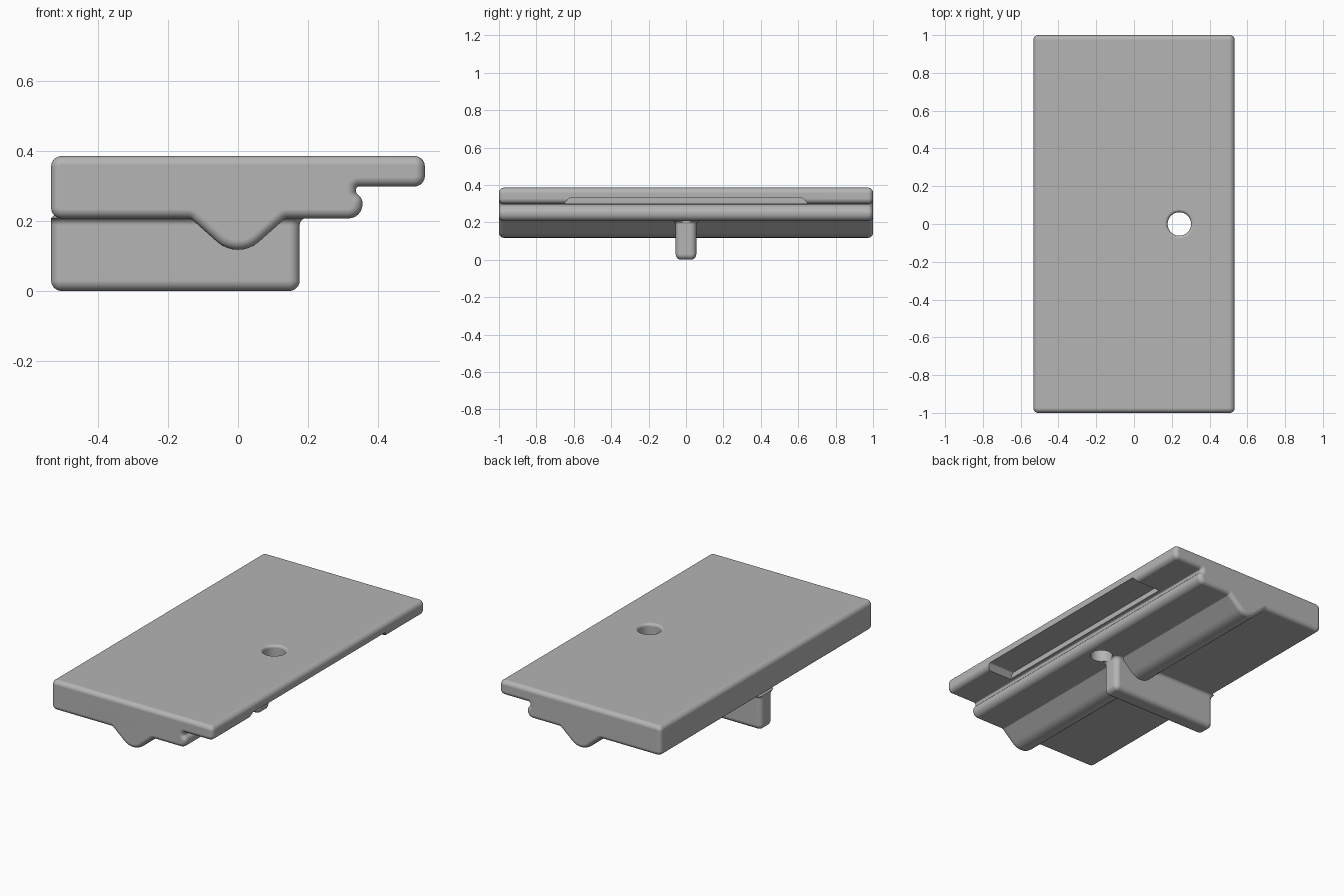
import bpy, bmesh, math
from mathutils import Vector

default = bpy.data.objects.get("Cube")
if default:
    bpy.data.objects.remove(default, do_unlink=True)

grey = bpy.data.materials.new("plain grey")
grey.use_nodes = True
grey.diffuse_color = (0.46, 0.46, 0.46, 1)
grey.node_tree.nodes["Principled BSDF"].inputs["Base Color"].default_value = grey.diffuse_color


def rounded(corners, steps=8):
    """Closed outline from (u, v, radius) corners, each replaced by an arc."""
    out = []
    for i, (u, v, r) in enumerate(corners):
        p = Vector((u, v))
        a = (Vector(corners[i - 1][:2]) - p).normalized()
        b = (Vector(corners[(i + 1) % len(corners)][:2]) - p).normalized()
        if r == 0:
            out.append(p)
            continue
        half = a.angle(b) / 2
        center = p + (a + b).normalized() * (r / math.sin(half))
        start = p + a * (r / math.tan(half)) - center
        end = p + b * (r / math.tan(half)) - center
        sweep = math.pi - 2 * half
        for k in range(steps + 1):
            t = k / steps
            out.append(center + (start * math.sin((1 - t) * sweep)
                                 + end * math.sin(t * sweep)) / math.sin(sweep))
    return out


def grow(outline, amount):
    """Offset a closed outline outward by amount."""
    n = len(outline)
    area = sum(outline[i - 1].cross(outline[i]) for i in range(n))
    side = 1 if area > 0 else -1
    out = []
    for i, p in enumerate(outline):
        d1 = (p - outline[i - 1]).normalized()
        d2 = (outline[(i + 1) % n] - p).normalized()
        n1 = Vector((d1.y, -d1.x)) * side
        n2 = Vector((d2.y, -d2.x)) * side
        out.append(p + (n1 + n2) * amount / (1 + n1.dot(n2)))
    return out


def loft(name, outline, levels, place):
    """Skin offset copies of an outline; levels holds (offset, height)."""
    bm = bmesh.new()
    rings = [[bm.verts.new(place(p.x, p.y, h)) for p in grow(outline, off)]
             for off, h in levels]
    n = len(outline)
    for low, high in zip(rings, rings[1:]):
        for i in range(n):
            j = (i + 1) % n
            bm.faces.new((low[i], low[j], high[j], high[i]))
    bm.faces.new(rings[0])
    bm.faces.new(rings[-1])
    bmesh.ops.recalc_face_normals(bm, faces=bm.faces)
    mesh = bpy.data.meshes.new(name)
    bm.to_mesh(mesh)
    bm.free()
    mesh.materials.append(grey)
    obj = bpy.data.objects.new(name, mesh)
    bpy.context.collection.objects.link(obj)
    return obj


def edge_round(r, base, direction, steps=6):
    """Levels of a quarter-round ending at full size."""
    return [(-r * (1 - math.sin(k / steps * math.pi / 2)),
             base + direction * r * (1 - math.cos(k / steps * math.pi / 2)))
            for k in range(steps + 1)]


def combine(target, other, operation):
    mod = target.modifiers.new("combine", 'BOOLEAN')
    mod.operation, mod.solver, mod.object = operation, 'EXACT', other
    bpy.context.view_layer.objects.active = target
    bpy.ops.object.modifier_apply(modifier=mod.name)
    bpy.data.objects.remove(other, do_unlink=True)


# Plate: side profile with ridge, rounded step, groove and lip, run along y
W, TOP, BASE, LIP = 0.533, 0.385, 0.207, 0.298
profile = rounded([
    (-W, TOP, 0.03), (-W, BASE, 0.03), (-0.135, BASE, 0.015), (0, 0.087, 0.09),
    (0.135, BASE, 0.015), (0.355, BASE, 0.04), (0.355, 0.262, 0.028),
    (0.337, 0.28, 0.009), (0.337, LIP, 0.008), (W, LIP, 0.03), (W, TOP, 0.03)])
ends = edge_round(0.026, -1, 1)
plate = loft("plate", profile, ends + [(o, -y) for o, y in reversed(ends)],
             lambda u, v, h: (u, h, v))

# Fin under the plate, with a small fillet where it meets the plate
fin_outline = rounded([(-W, -0.055, 0.03), (0.176, -0.055, 0.03),
                       (0.176, 0.055, 0.03), (-W, 0.055, 0.03)])
fillet = [(0.02 * (1 - math.cos(a)), 0.188 + 0.02 * math.sin(a))
          for a in (k * math.pi / 12 for k in range(7))]
fin = loft("fin", fin_outline,
           edge_round(0.03, 0, 1) + fillet + [(-0.025, 0.23)],
           lambda u, v, h: (max(u, -W), v, h))
combine(plate, fin, 'UNION')

# Shallow recess along the underside of the lip, open to its outer edge
recess_outline = rounded([(-0.67, 0.275, 0), (-0.625, 0.33, 0.015),
                          (0.625, 0.33, 0.015), (0.67, 0.275, 0)])
recess = loft("recess_cutter", recess_outline, [(0, 0.362), (0, 0.6)],
              lambda u, v, h: (h, u, v))
combine(plate, recess, 'DIFFERENCE')

# Round hole with a softened top rim
circle = [Vector((0.24 + 0.062 * math.cos(k * math.tau / 48),
                  0.062 * math.sin(k * math.tau / 48))) for k in range(48)]
rim = [(0.016 * (1 - math.cos(a)), TOP - 0.016 + 0.016 * math.sin(a))
       for a in (k * math.pi / 12 for k in range(7))]
hole = loft("hole_cutter", circle, [(0, 0.1)] + rim + [(0.016, 0.45)],
            lambda u, v, h: (u, v, h))
combine(plate, hole, 'DIFFERENCE')

# Smooth shading with flat broad faces
bpy.ops.object.select_all(action='DESELECT')
plate.select_set(True)
bpy.context.view_layer.objects.active = plate
bpy.ops.object.shade_smooth_by_angle(angle=math.radians(30))
weighted = plate.modifiers.new("flat_faces", 'WEIGHTED_NORMAL')
weighted.keep_sharp = True
